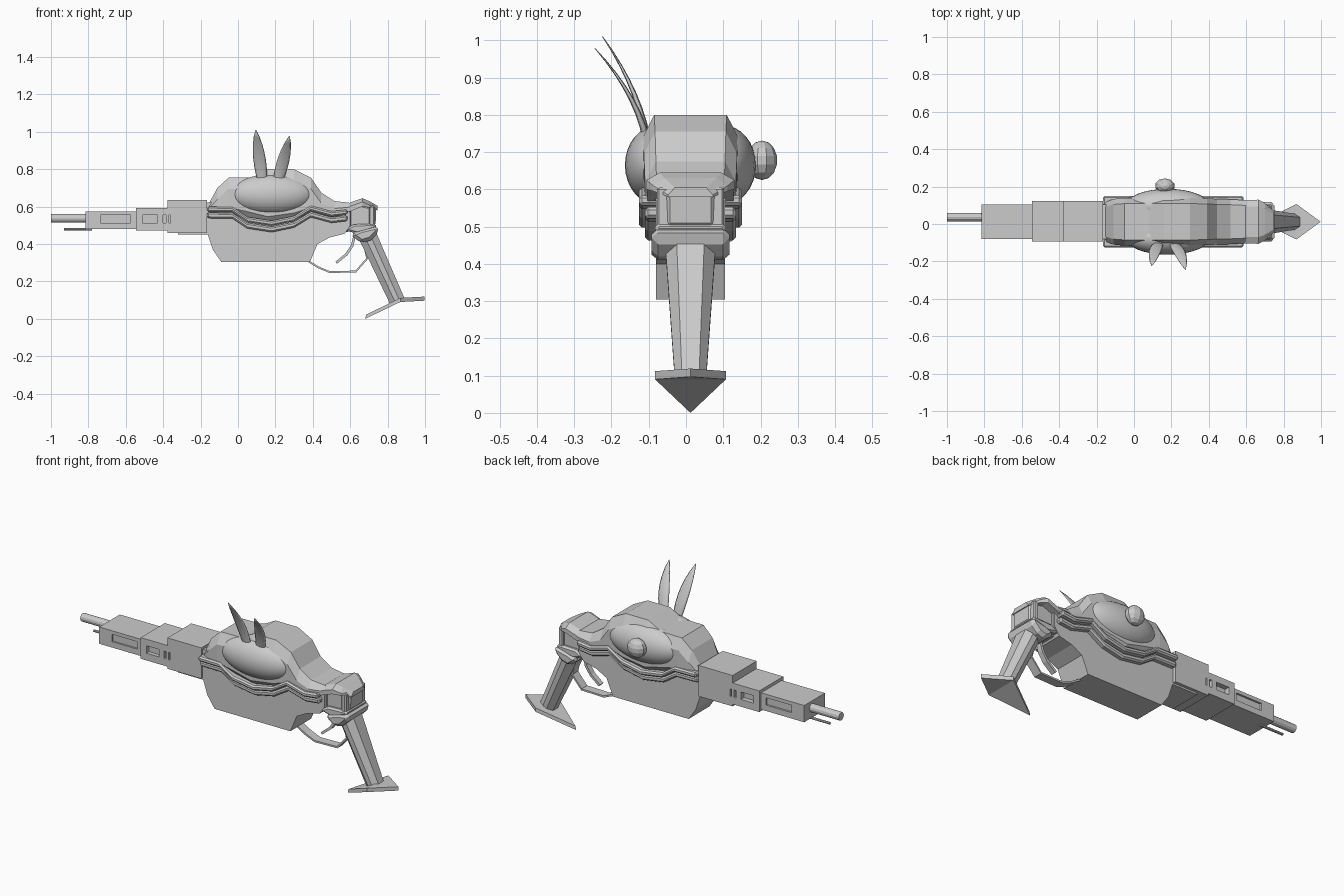
import bpy, bmesh, math
from mathutils import Vector

if "Cube" in bpy.data.objects:
    bpy.data.objects.remove(bpy.data.objects["Cube"])

C = 0.012  # centre plane of the gun in y


def make(name, verts, faces, smooth=False):
    me = bpy.data.meshes.new(name)
    me.from_pydata([tuple(v) for v in verts], [], faces)
    bm = bmesh.new()
    bm.from_mesh(me)
    bmesh.ops.recalc_face_normals(bm, faces=bm.faces)
    for f in bm.faces:
        f.smooth = smooth
    bm.to_mesh(me)
    bm.free()
    ob = bpy.data.objects.new(name, me)
    bpy.context.collection.objects.link(ob)
    return ob


def loft(name, rings, smooth=False):
    """Skin a list of equal-length rings and cap both ends."""
    n = len(rings[0])
    verts = [v for r in rings for v in r]
    faces = [(k*n + i, k*n + (i+1) % n, (k+1)*n + (i+1) % n, (k+1)*n + i)
             for k in range(len(rings)-1) for i in range(n)]
    faces += [tuple(range(n)), tuple(range(len(verts)-n, len(verts)))]
    return make(name, verts, faces, smooth)


def prism(name, prof, half, bevel=0):
    """Extrude an x-z profile symmetrically about the centre plane."""
    ob = loft(name, [[(x, C+s*half, z) for x, z in prof] for s in (-1, 1)])
    if bevel:
        m = ob.modifiers.new("bevel", 'BEVEL')
        m.width, m.segments, m.limit_method = bevel, 1, 'ANGLE'
        m.angle_limit = math.radians(50)
    return ob


def box(name, x0, x1, y0, y1, z0, z1):
    return loft(name, [[(x, y0, z0), (x, y1, z0), (x, y1, z1), (x, y0, z1)] for x in (x0, x1)])


def rod(name, x0, x1, y, z, r, n=12):
    a = [2*math.pi*i/n for i in range(n)]
    return loft(name, [[(x, y+r*math.cos(t), z+r*math.sin(t)) for t in a] for x in (x0, x1)])


def ball(name, c, s, u, v, smooth):
    bm = bmesh.new()
    bmesh.ops.create_uvsphere(bm, u_segments=u, v_segments=v, radius=1)
    for w in bm.verts:
        w.co = Vector((c[0]+w.co.x*s[0], c[1]+w.co.y*s[1], c[2]+w.co.z*s[2]))
    for f in bm.faces:
        f.smooth = smooth
    me = bpy.data.meshes.new(name)
    bm.to_mesh(me)
    bm.free()
    ob = bpy.data.objects.new(name, me)
    bpy.context.collection.objects.link(ob)
    return ob


# Muzzle tube and thin rod below it
rod("muzzle_tube", -1.0, -0.78, 0.037, 0.537, 0.023)
rod("cleaning_rod", -0.93, -0.78, 0.037, 0.479, 0.007, 8)

# Stepped barrel blocks with recessed side windows
blocks = [box("barrel_front", -0.815, -0.54, -0.08, 0.105, 0.48, 0.575),
          box("barrel_middle", -0.545, -0.37, -0.093, 0.122, 0.472, 0.592),
          box("barrel_rear", -0.378, -0.165, -0.093, 0.122, 0.46, 0.635)]
box("barrel_under_rail", -0.32, -0.14, -0.08, 0.105, 0.45, 0.48)
windows = [(0, -0.735, -0.575), (1, -0.51, -0.43), (1, -0.4, -0.385), (2, -0.372, -0.362)]
for k, x0, x1 in windows:
    for s in (-1, 1):
        y = C + s*0.107
        cut = box("window_cutter", x0, x1, y-0.025, y+0.025, 0.513, 0.555)
        cut.hide_render = True
        cut.hide_viewport = False
        cut.display_type = 'WIRE'
        m = blocks[k].modifiers.new("window", 'BOOLEAN')
        m.operation, m.object, m.solver = 'DIFFERENCE', cut, 'EXACT'

# Lower receiver
prism("receiver", [(-0.165, 0.46), (-0.135, 0.37), (-0.09, 0.305), (0.385, 0.305), (0.425, 0.40),
                   (0.49, 0.435), (0.57, 0.455), (0.60, 0.5), (0.60, 0.59), (-0.10, 0.63),
                   (-0.175, 0.62)], 0.093)

# Upper shell: (x, top z, bottom z, half width)
sections = [(-0.165, 0.60, 0.55, 0.10), (-0.11, 0.70, 0.56, 0.122), (-0.05, 0.755, 0.56, 0.128),
            (0.08, 0.757, 0.53, 0.128), (0.16, 0.80, 0.51, 0.128), (0.30, 0.80, 0.53, 0.128),
            (0.39, 0.755, 0.56, 0.125), (0.445, 0.675, 0.55, 0.122), (0.515, 0.63, 0.54, 0.12),
            (0.60, 0.62, 0.57, 0.115)]
rings = []
for x, zt, zb, w in sections:
    c = min(0.06, (zt-zb)*0.45)
    half = [(w*0.76, zb), (w, zb+c*0.6), (w, zt-c), (w*0.76, zt)]
    rings.append([(x, C+y, z) for y, z in half] + [(x, C-y, z) for y, z in reversed(half)])
loft("upper_shell", rings)

# Bulging eyes, one on each side
for s, side in ((-1, "near"), (1, "far")):
    ball("eye_"+side, (0.18, C+s*0.085, 0.665), (0.225, 0.091, 0.108), 32, 16, True)

# Lip bands dipping under the eyes
upper = [(-0.165, 0.60), (-0.03, 0.598), (0.05, 0.545), (0.18, 0.525), (0.30, 0.55), (0.39, 0.605),
         (0.50, 0.575), (0.585, 0.585)]
for name, dz, th, w in (("lip_upper", 0, 0.028, 0.138), ("lip_lower", -0.032, 0.03, 0.122)):
    top = [(x, z+dz) for x, z in upper]
    prism(name, top + [(x, z-th) for x, z in reversed(top)], w, 0.008)

# Pupil knob on the far side
ball("pupil_knob", (0.165, 0.204, 0.678), (0.055, 0.041, 0.053), 10, 7, False)


# Two flat curved feathers on the near side
def feather(name, base_x, tip_x, tip_y, tip_z):
    rings = []
    for k in range(9):
        t = k/8
        x = base_x + (tip_x-base_x)*t
        y = -0.10 + (tip_y+0.10)*(0.25*t + 0.75*t*t)
        z = 0.70 + (tip_z-0.70)*t
        w = 0.014 + 0.020*math.sin(math.pi*min(1, t*0.85+0.1))
        w = w*math.sqrt(max(0.01, 1-t**5))
        d = 0.011*(1-t*0.9)
        rings.append([(x+w*math.cos(a), y+d*math.sin(a), z+0.4*d*math.sin(a))
                      for a in (2*math.pi*i/8 for i in range(8))])
    loft(name, rings, True)


feather("feather_front", 0.135, 0.095, -0.224, 1.01)
feather("feather_back", 0.205, 0.275, -0.244, 0.978)

# Rear knuckle: cap, core and collar
cap = [(0.56, 0.60, 0.56, 0.115), (0.60, 0.622, 0.575, 0.115), (0.665, 0.645, 0.60, 0.118),
       (0.70, 0.63, 0.595, 0.10), (0.745, 0.605, 0.58, 0.06)]
loft("knuckle_cap", [[(x, C-w, b), (x, C+w, b), (x, C+w, t-0.02), (x, C+w*0.7, t),
                      (x, C-w*0.7, t), (x, C-w, t-0.02)] for x, t, b, w in cap])
prism("knuckle_core", [(0.55, 0.46), (0.62, 0.47), (0.735, 0.49), (0.74, 0.60), (0.66, 0.62),
                       (0.55, 0.60)], 0.075, 0.02)
for x in (0.59, 0.715):
    prism("knuckle_rib", [(x-0.015, 0.49), (x+0.015, 0.49), (x+0.015, 0.605), (x-0.015, 0.605)], 0.09, 0.006)
prism("knuckle_base", [(0.56, 0.475), (0.62, 0.505), (0.735, 0.51), (0.74, 0.485), (0.64, 0.455)], 0.095, 0.01)
prism("grip_collar", [(0.60, 0.455), (0.66, 0.48), (0.745, 0.50), (0.755, 0.465), (0.71, 0.42),
                      (0.66, 0.405), (0.625, 0.43)], 0.105, 0.02)


# Six-sided tapering grip
def grip_ring(front, back, w):
    f, b = Vector(front), Vector(back)
    pts = [(0, 0.5), (0.35, 1), (0.65, 1), (1, 0.55)]
    side = [(f.lerp(b, t), w*k) for t, k in pts]
    return [(p.x, C+k, p.y) for p, k in side] + [(p.x, C-k, p.y) for p, k in reversed(side)]


loft("grip", [grip_ring((0.645, 0.43), (0.735, 0.47), 0.068), grip_ring((0.815, 0.075), (0.892, 0.105), 0.042)])

# Bent kite-shaped butt plate
plate = [(0.68, C, 0.0), (0.868, C-0.095, 0.09), (0.998, C, 0.097), (0.868, C+0.095, 0.09)]
verts = plate + [(x+(0.005 if x < 0.7 else 0), y, z+0.022) for x, y, z in plate]
make("butt_plate", verts, [(0, 1, 3), (1, 2, 3), (4, 5, 7), (5, 6, 7)] +
     [(i, (i+1) % 4, (i+1) % 4+4, i+4) for i in range(4)])


# Trigger guard and trigger as strips along a path
def strip(name, path, th, half):
    p = [Vector(q) for q in path]
    left, right = [], []
    for i, q in enumerate(p):
        d = (p[min(i+1, len(p)-1)] - p[max(i-1, 0)]).normalized()
        n = Vector((-d.y, d.x))*th/2
        left.append(tuple(q+n))
        right.append(tuple(q-n))
    prism(name, left + right[::-1], half)


strip("trigger_guard", [(0.37, 0.312), (0.43, 0.275), (0.49, 0.25), (0.63, 0.253), (0.69, 0.322),
                        (0.68, 0.37)], 0.010, 0.025)
strip("trigger", [(0.625, 0.45), (0.61, 0.39), (0.58, 0.345), (0.525, 0.30)], 0.014, 0.015)
